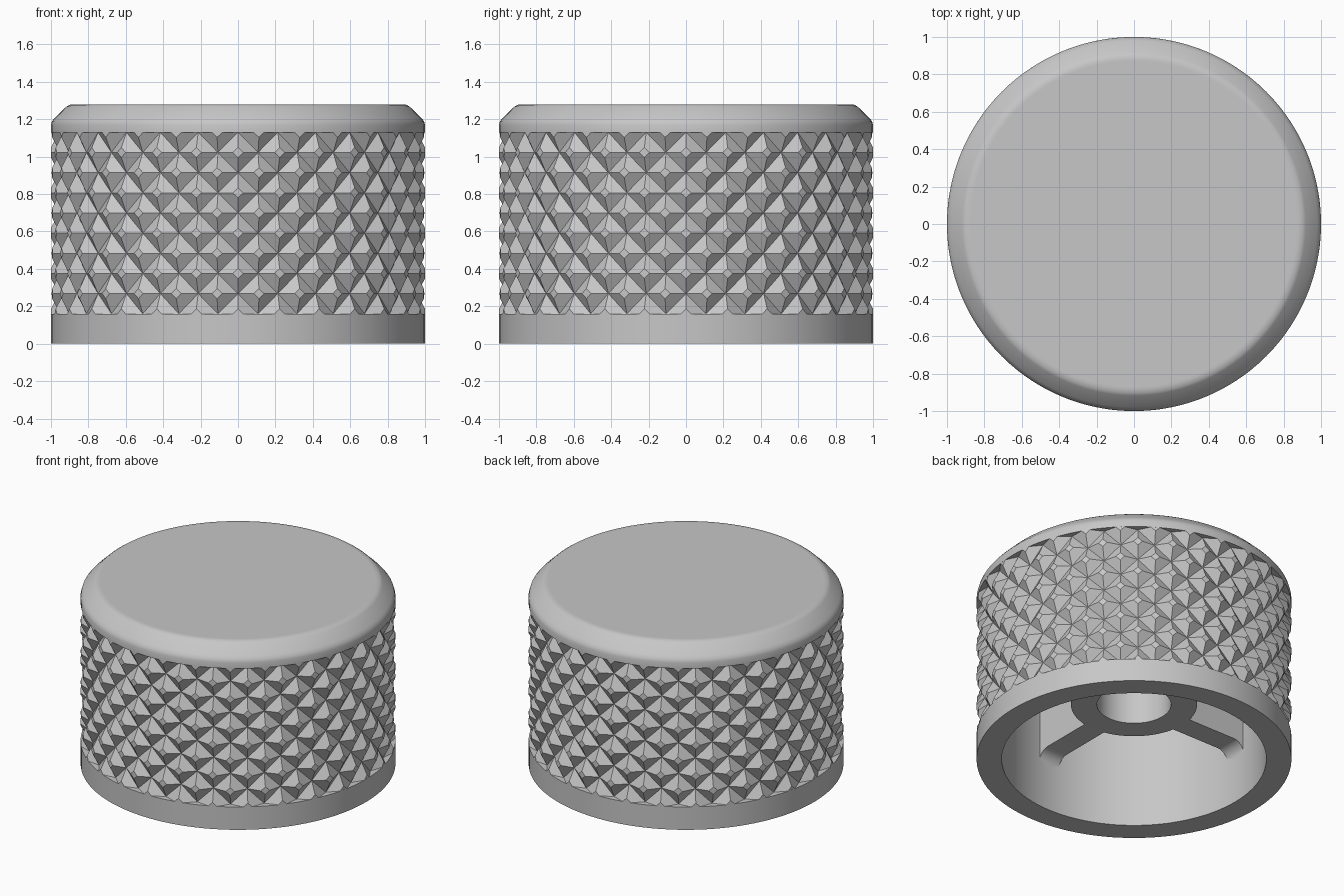
import bpy
import bmesh
from math import sin, cos, pi, radians
from mathutils import Vector, Matrix

if "Cube" in bpy.data.objects:
    bpy.data.objects.remove(bpy.data.objects["Cube"], do_unlink=True)

SEGMENTS = 112
COLUMNS = 56            # half pitches round the grip
ROWS = 9                # half pitches up the grip
BAND_LOW, BAND_HIGH = 0.16, 1.13
DEPTH = 0.043           # groove depth
FLAT = 0.25             # cropped tip, as a share of a half pitch
CEILING, HUB_Z = 1.12, 0.40
WALL = 0.84

grey = bpy.data.materials.new("plain_grey")
grey.use_nodes = True
colour = (0.57, 0.57, 0.57, 1)
grey.diffuse_color = colour
grey.node_tree.nodes["Principled BSDF"].inputs["Base Color"].default_value = colour


def finish(name, bm):
    bmesh.ops.recalc_face_normals(bm, faces=bm.faces)
    mesh = bpy.data.meshes.new(name)
    bm.to_mesh(mesh)
    bm.free()
    mesh.materials.append(grey)
    obj = bpy.data.objects.new(name, mesh)
    bpy.context.collection.objects.link(obj)
    bpy.ops.object.select_all(action="DESELECT")
    obj.select_set(True)
    bpy.context.view_layer.objects.active = obj
    bpy.ops.object.shade_smooth_by_angle(angle=radians(30))


def lathe(name, profile, closed=False):
    """Turn a list of (radius, height) points about the z axis."""
    bm = bmesh.new()
    verts = [bm.verts.new((r, 0, z)) for r, z in profile]
    edges = [bm.edges.new(pair) for pair in zip(verts, verts[1:])]
    if closed:
        edges.append(bm.edges.new((verts[-1], verts[0])))
    bmesh.ops.spin(bm, geom=verts + edges, cent=(0, 0, 0), axis=(0, 0, 1),
                   angle=2 * pi, steps=SEGMENTS)
    bmesh.ops.remove_doubles(bm, verts=bm.verts, dist=0.0005)
    finish(name, bm)


# Hollow body with a chamfered, softly rounded top
core = 1 - DEPTH - 0.01
lathe("knob_body", [
    (0, CEILING), (WALL, CEILING), (WALL, 0), (1, 0), (1, BAND_LOW),
    (core, BAND_LOW), (core, BAND_HIGH), (1, BAND_HIGH),
    (1, 1.17), (0.994, 1.19), (0.98, 1.207),
    (0.918, 1.267), (0.903, 1.277), (0.88, 1.28), (0.87, 1.28), (0, 1.28)])

# Diamond knurling: cropped pyramids set in a checkerboard round the band
bm = bmesh.new()


def point(column, row, radius):
    a = 2 * pi * column / COLUMNS
    z = BAND_LOW + (BAND_HIGH - BAND_LOW) * row / ROWS
    return bm.verts.new((radius * sin(a), -radius * cos(a), z))


for row in range(ROWS + 1):
    for col in range(COLUMNS):
        if (row + col) % 2:
            continue
        arms = [(1, 0), (0, 1), (-1, 0), (0, -1)]
        inside = [0 <= row + dz <= ROWS for _, dz in arms]
        tips = [point(col + dx * FLAT, row + dz * FLAT, 1) if ok else None
                for (dx, dz), ok in zip(arms, inside)]
        pits = [point(col + dx, row + dz, 1 - DEPTH) if ok else None
                for (dx, dz), ok in zip(arms, inside)]
        bm.faces.new([t for t in tips if t])
        for k in range(4):
            n = (k + 1) % 4
            if inside[k] and inside[n]:
                bm.faces.new((tips[k], pits[k], pits[n], tips[n]))
bmesh.ops.remove_doubles(bm, verts=bm.verts, dist=0.0005)
bmesh.ops.recalc_face_normals(bm, faces=bm.faces)
# Keep the open band facing outwards
bm.faces.ensure_lookup_table()
side = bm.faces[0]
if side.normal.dot(Vector((*side.calc_center_median().xy, 0))) < 0:
    bmesh.ops.reverse_faces(bm, faces=bm.faces)
mesh = bpy.data.meshes.new("knurled_grip")
bm.to_mesh(mesh)
bm.free()
mesh.materials.append(grey)
bpy.context.collection.objects.link(bpy.data.objects.new("knurled_grip", mesh))

# Shaft hub under the top
lathe("shaft_hub", [(0.235, HUB_Z), (0.40, HUB_Z), (0.40, CEILING + 0.01),
                    (0.235, CEILING + 0.01)], closed=True)

# Four ribs joining the hub to the wall, each with a rounded foot
FILLET, RIB_WIDTH = 0.08, 0.16
arc = [(WALL - FILLET + FILLET * sin(t * pi / 16),
        HUB_Z - FILLET + FILLET * cos(t * pi / 16)) for t in range(9)]
outline = [(0.36, HUB_Z)] + arc + [(WALL + 0.02, HUB_Z - FILLET),
                                   (WALL + 0.02, CEILING + 0.01), (0.36, CEILING + 0.01)]
for i in range(4):
    bm = bmesh.new()
    face = bm.faces.new([bm.verts.new((r, -RIB_WIDTH / 2, z)) for r, z in outline])
    grown = bmesh.ops.extrude_face_region(bm, geom=[face])["geom"]
    bmesh.ops.translate(bm, vec=(0, RIB_WIDTH, 0),
                        verts=[g for g in grown if isinstance(g, bmesh.types.BMVert)])
    bmesh.ops.rotate(bm, verts=bm.verts, cent=(0, 0, 0),
                     matrix=Matrix.Rotation(i * pi / 2, 3, "Z"))
    finish(f"rib_{i + 1}", bm)
